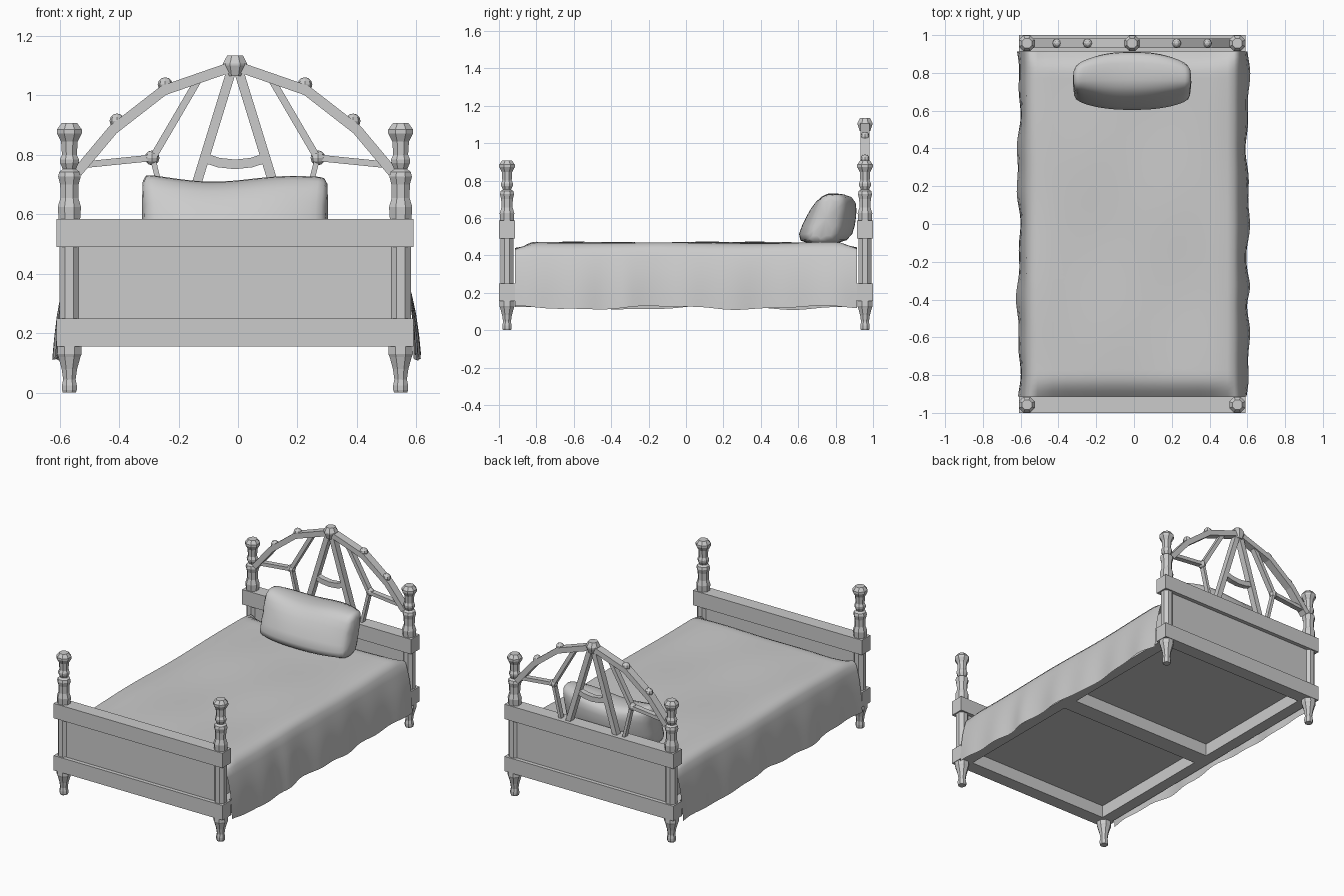
import bpy, bmesh, math
from mathutils import Vector

if "Cube" in bpy.data.objects:
    bpy.data.objects.remove(bpy.data.objects["Cube"])

CX = -0.01      # frame centre line
YE = 0.957      # y of head and foot frames


def finish(bm, name, smooth=False):
    bmesh.ops.recalc_face_normals(bm, faces=bm.faces)
    me = bpy.data.meshes.new(name)
    bm.to_mesh(me)
    bm.free()
    for p in me.polygons:
        p.use_smooth = smooth
    ob = bpy.data.objects.new(name, me)
    bpy.context.collection.objects.link(ob)
    return ob


def box(name, x0, x1, y0, y1, z0, z1):
    bm = bmesh.new()
    bmesh.ops.create_cube(bm, size=1)
    for v in bm.verts:
        v.co = ((x0 + x1) / 2 + v.co.x * (x1 - x0), (y0 + y1) / 2 + v.co.y * (y1 - y0),
                (z0 + z1) / 2 + v.co.z * (z1 - z0))
    return finish(bm, name)


def loft(name, rings, smooth=False):
    """Skin closed rings of points and cap both ends."""
    bm = bmesh.new()
    rs = [[bm.verts.new(p) for p in r] for r in rings]
    n = len(rs[0])
    for a, b in zip(rs, rs[1:]):
        for i in range(n):
            bm.faces.new((a[i], a[(i + 1) % n], b[(i + 1) % n], b[i]))
    bm.faces.new(rs[0])
    bm.faces.new(rs[-1])
    return finish(bm, name, smooth)


def turned(name, x, y, profile, n=8):
    """Turned part from (radius, z) pairs."""
    angles = [math.tau * (i + 0.5) / n for i in range(n)]
    k = 1 / math.cos(math.pi / n)
    return loft(name, [[(x + r * k * math.cos(a), y + r * k * math.sin(a), z) for a in angles]
                       for r, z in profile])


def bar(name, pts, width, depth, side=1):
    """Mitred rectangular bar along an x-z path in the headboard plane."""
    P = [Vector((CX + side * x, z)) for x, z in pts]
    rings = []
    for i, p in enumerate(P):
        d0 = (p - P[max(i - 1, 0)]).normalized()
        d1 = (P[min(i + 1, len(P) - 1)] - p).normalized()
        d = (d0 + d1).normalized()
        c = d.dot(d1 if d1.length else d0)
        o = Vector((-d.y, d.x)) * width / 2 / c
        rings.append([(p.x + s * o.x, YE + t * depth / 2, p.y + s * o.y)
                      for s, t in ((1, 1), (1, -1), (-1, -1), (-1, 1))])
    return loft(name, rings)


def ball(name, x, z, r):
    bm = bmesh.new()
    bmesh.ops.create_uvsphere(bm, u_segments=8, v_segments=6, radius=r)
    bmesh.ops.translate(bm, verts=bm.verts, vec=(CX + x, YE, z))
    return finish(bm, name)


# Corner posts: turned foot, plain column, turned top
FOOT = [(.022, 0), (.025, .01), (.025, .025), (.021, .045), (.026, .08), (.037, .12), (.041, .13), (.04, .16)]
COLUMN = [(.034, .24), (.034, .50)]
TOP = [(.036, .58), (.039, .625), (.03, .655), (.031, .70), (.038, .727), (.034, .743), (.022, .752),
       (.031, .772), (.032, .785), (.025, .80), (.028, .845), (.042, .872), (.042, .885), (.026, .907)]
for end, y in (("foot", -YE), ("head", YE)):
    for side, s in (("left", -1), ("right", 1)):
        x = CX + s * 0.557
        for part, prof in (("leg", FOOT), ("column", COLUMN), ("finial", TOP)):
            turned(f"{end}_{side}_{part}", x, y, prof)
    # Rails and recessed panel
    for part, z0, z1 in (("lower_rail", .155, .25), ("upper_rail", .49, .585)):
        box(f"{end}_{part}", CX - .6, CX + .6, y - .043, y + .043, z0, z1)
    box(f"{end}_panel", CX - .53, CX + .53, y - .018, y + .018, .25, .49)

# Bed base: side rails, cross bar, slab and mattress
for side, s in (("left", -1), ("right", 1)):
    xa, xb = sorted((CX + s * .51, CX + s * .585))
    box(f"{side}_side_rail", xa, xb, -.915, .915, .155, .25)
box("base_cross_bar", CX - .51, CX + .51, -.055, .055, .155, .25)
box("base_slab", CX - .53, CX + .53, -.915, .915, .235, .26)
box("mattress", CX - .53, CX + .53, -.905, .905, .26, .40)

# Headboard arch and fan bars, mirrored
for side, s in (("left", -1), ("right", 1)):
    bar(f"arch_{side}", [(.53, .742), (.41, .885), (.24, 1.017), (0, 1.1)], .034, .05, s)
    bar(f"fan_inner_{side}", [(.01, 1.09), (.167, .58)], .032, .04, s)
    bar(f"fan_outer_{side}", [(.125, 1.05), (.277, .79)], .024, .034, s)
    bar(f"fan_side_{side}", [(.525, .765), (.277, .79)], .022, .034, s)
    bar(f"fan_lower_{side}", [(.277, .79), (.225, .58)], .018, .03, s)
    for i, (x, z, r) in enumerate(((.397, .914, .025), (.235, 1.036, .025), (.279, .79, .025))):
        ball(f"ball_{side}_{i + 1}", s * x, z, r)
bar("fan_tie", [(-.105, .79), (-.055, .774), (0, .768), (.055, .774), (.105, .79)], .032, .034)
turned("arch_finial", CX, YE, [(.028, 1.065), (.04, 1.10), (.04, 1.108), (.026, 1.135)])

# Blanket: draped cross-section swept along the bed with soft waves
SECT = [(-.612, .12), (-.608, .19), (-.602, .26), (-.592, .33), (-.58, .385), (-.568, .43), (-.545, .456),
        (-.51, .466)]
SECT += [(-.43 + .07 * i, .468) for i in range(13)]
SECT += [(.495, .466), (.53, .456), (.553, .43), (.566, .385), (.58, .33), (.592, .26), (.599, .19), (.603, .12)]
NY = 64
bm = bmesh.new()
grid = []
for j in range(NY + 1):
    y = -.913 + 1.826 * j / NY
    drop = max(0, (abs(y) - .80) / .113) ** 2 * .065
    row = []
    for x, z in SECT:
        hang = max(0, min(1, (.45 - z) / .33))
        s = 1 if x > 0 else -1
        px = x + hang * s * (.008 * math.sin(9 * y + s) + .005 * math.sin(23 * y + 2 * s))
        if s > 0:
            px += .016 * hang * math.exp(-((y + .34) / .07) ** 2)
        pz = z + hang ** 2 * (.009 * math.sin(7.5 * y + 1.5 + s) + .003 * math.sin(19 * y))
        if hang < .1:
            pz += .003 * math.sin(7 * y + 4 * x) + .002 * math.sin(11 * x - 5 * y)
            pz -= drop * min(1, max(0, (.56 - abs(x)) / .08))
        row.append(bm.verts.new((px, y, pz)))
    grid.append(row)
for a, b in zip(grid, grid[1:]):
    for i in range(len(a) - 1):
        bm.faces.new((a[i], a[i + 1], b[i + 1], b[i]))
finish(bm, "blanket", True)

# Pillow: side sections, full in the middle and pinched towards both ends
MID = [(.58, .465), (.62, .56), (.665, .655), (.722, .715), (.80, .72), (.905, .715), (.915, .65), (.905, .56),
       (.88, .468), (.73, .455)]
END = [(.655, .475), (.675, .55), (.70, .63), (.725, .725), (.78, .728), (.835, .725), (.825, .63), (.80, .55),
       (.775, .475), (.71, .468)]
rings = []
for i in range(17):
    u = -1 + i / 8
    f = (1 - abs(u) ** 2.4) ** .8
    ring = []
    for (ym, zm), (ye, ze) in zip(MID, END):
        z = ze + (zm - ze) * f
        half = .308 + .012 * (abs(z - .59) / .13) ** 2
        top = max(0, (z - .6) / .12)
        ring.append((CX + u * half, ye + (ym - ye) * f, z + .009 * top * math.sin(4 * u - .6)))
    rings.append(ring)
pillow = loft("pillow", rings, True)
sub = pillow.modifiers.new("soften", 'SUBSURF')
sub.levels = sub.render_levels = 1
